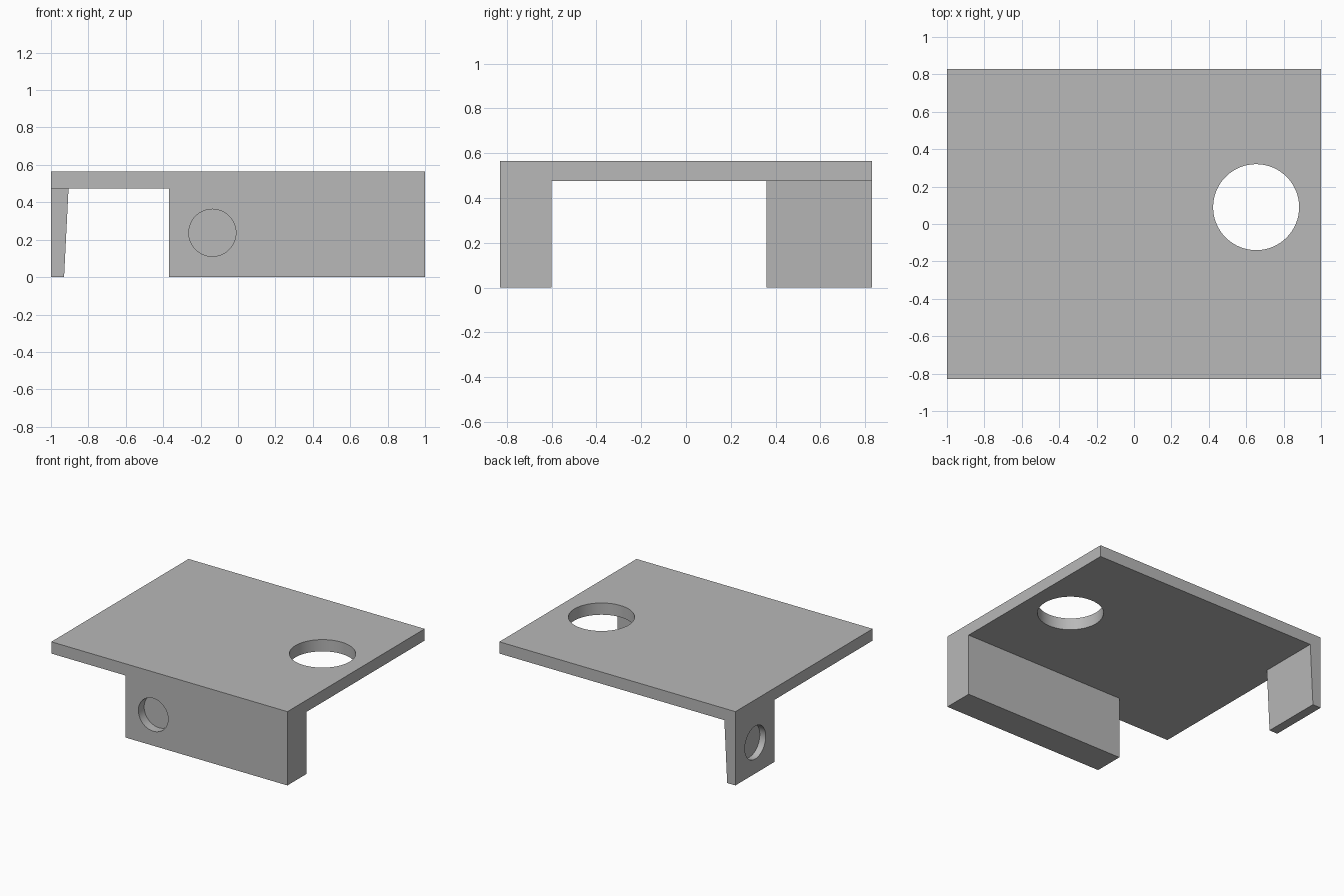
import bpy, bmesh, math
from mathutils import Matrix, Vector

cube = bpy.data.objects.get("Cube")
if cube:
    bpy.data.objects.remove(cube, do_unlink=True)

# Single grey finish
grey = bpy.data.materials.new("plain_grey")
grey.use_nodes = True
GREY = (0.48, 0.48, 0.48, 1)
grey.diffuse_color = GREY
grey.node_tree.nodes["Principled BSDF"].inputs["Base Color"].default_value = GREY

X, Y, TOP, UNDER = 1.0, 0.83, 0.565, 0.475


def make_object(name, bm):
    mesh = bpy.data.meshes.new(name)
    bmesh.ops.recalc_face_normals(bm, faces=bm.faces)
    bm.to_mesh(mesh)
    bm.free()
    mesh.materials.append(grey)
    obj = bpy.data.objects.new(name, mesh)
    bpy.context.collection.objects.link(obj)
    return obj


def prism(name, outline, y0, y1):
    """Extrude an (x, z) outline from y0 to y1."""
    bm = bmesh.new()
    face = bm.faces.new([bm.verts.new((x, y0, z)) for x, z in outline])
    ext = bmesh.ops.extrude_face_region(bm, geom=[face])["geom"]
    moved = [v for v in ext if isinstance(v, bmesh.types.BMVert)]
    bmesh.ops.translate(bm, verts=moved, vec=(0, y1 - y0, 0))
    return make_object(name, bm)


def cylinder(name, centre, axis, radius, length):
    bm = bmesh.new()
    turn = Vector(axis).to_track_quat("Z", "Y").to_matrix().to_4x4()
    bmesh.ops.create_cone(bm, cap_ends=True, segments=64, radius1=radius,
                          radius2=radius, depth=length,
                          matrix=Matrix.Translation(centre) @ turn)
    obj = make_object(name, bm)
    obj.hide_render = True
    return obj


def combine(target, other, operation):
    mod = target.modifiers.new(operation.lower(), "BOOLEAN")
    mod.object, mod.operation, mod.solver = other, operation, "EXACT"
    bpy.context.view_layer.objects.active = target
    bpy.ops.object.modifier_apply(modifier=mod.name)
    bpy.data.objects.remove(other, do_unlink=True)


# Top plate, front wall and tapered back leg
bracket = prism("bracket", [(-X, UNDER), (X, UNDER), (X, TOP), (-X, TOP)], -Y, Y)
wall = prism("front_wall", [(-0.37, 0), (X, 0), (X, UNDER), (-0.37, UNDER)], -Y, -0.6)
leg = prism("back_leg", [(-X, 0), (-0.93, 0), (-0.906, UNDER), (-X, UNDER)], 0.36, Y)
for part in (wall, leg):
    combine(bracket, part, "UNION")

# Through hole in the plate, blind round pockets in the wall and leg
holes = [
    cylinder("plate_hole", (0.653, 0.09, 0.52), (0, 0, 1), 0.23, 0.3),
    cylinder("wall_pocket", (-0.137, -Y, 0.237), (0, 1, 0), 0.126, 0.14),
    cylinder("leg_pocket", (-X, 0.59, 0.237), (1, 0, 0), 0.126, 0.1),
]
for hole in holes:
    combine(bracket, hole, "DIFFERENCE")

# Merge coplanar faces and smooth only the round walls
bm = bmesh.new()
bm.from_mesh(bracket.data)
bmesh.ops.remove_doubles(bm, verts=bm.verts, dist=0.0001)
bmesh.ops.dissolve_limit(bm, angle_limit=math.radians(0.5),
                         verts=bm.verts, edges=bm.edges)
bm.to_mesh(bracket.data)
bm.free()
bpy.ops.object.select_all(action="DESELECT")
bracket.select_set(True)
bpy.context.view_layer.objects.active = bracket
bpy.ops.object.shade_smooth_by_angle(angle=math.radians(30))
